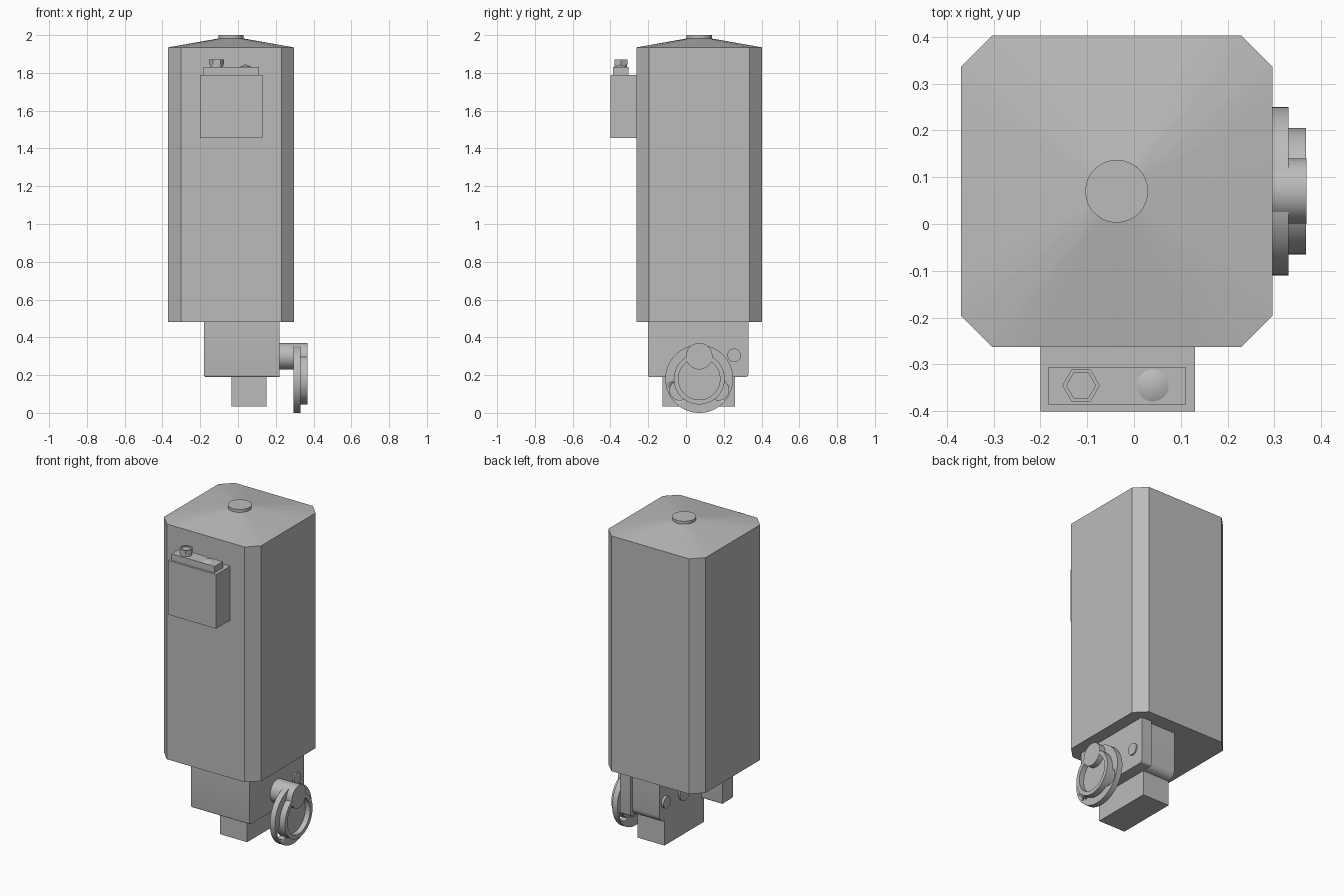
import bpy, bmesh, math
from mathutils import Matrix, Vector

cube = bpy.data.objects.get("Cube")
if cube:
    bpy.data.objects.remove(cube)

GREY = (0.5, 0.5, 0.5, 1)
paint = bpy.data.materials.new("plain_grey")
paint.use_nodes = True
paint.diffuse_color = GREY
paint.node_tree.nodes["Principled BSDF"].inputs["Base Color"].default_value = GREY


def finish(name, bm, smooth=False):
    bmesh.ops.recalc_face_normals(bm, faces=bm.faces)
    mesh = bpy.data.meshes.new(name)
    bm.to_mesh(mesh)
    bm.free()
    mesh.materials.append(paint)
    ob = bpy.data.objects.new(name, mesh)
    bpy.context.collection.objects.link(ob)
    if smooth:
        bpy.ops.object.select_all(action='DESELECT')
        ob.select_set(True)
        bpy.context.view_layer.objects.active = ob
        bpy.ops.object.shade_smooth_by_angle(angle=math.radians(35))
    return ob


def box(name, x, y, z, bevel=0.0, pick=None):
    """Box from (min, max) ranges; edges chosen by pick get rounded."""
    bm = bmesh.new()
    bmesh.ops.create_cube(bm, size=1)
    for v in bm.verts:
        v.co = Vector([r[0] if c < 0 else r[1] for c, r in zip(v.co, (x, y, z))])
    if bevel:
        edges = [e for e in bm.edges if pick((e.verts[0].co + e.verts[1].co) / 2)]
        bmesh.ops.bevel(bm, geom=edges, offset=bevel, segments=4, profile=0.5, affect='EDGES')
    return finish(name, bm, bool(bevel))


def lathe(name, origin, profile, axis='Z', steps=48):
    """Spin (radius, height) points around an axis through origin."""
    bm = bmesh.new()
    verts = [bm.verts.new((r, 0, h)) for r, h in profile]
    edges = [bm.edges.new(p) for p in zip(verts, verts[1:])]
    bmesh.ops.spin(bm, geom=verts + edges, cent=(0, 0, 0), axis=(0, 0, 1),
                   angle=math.tau, steps=steps)
    bmesh.ops.remove_doubles(bm, verts=bm.verts, dist=1e-5)
    turn = Matrix.Rotation(math.pi / 2, 4, 'Y') if axis == 'X' else Matrix()
    bm.transform(Matrix.Translation(origin) @ turn)
    return finish(name, bm, steps > 8)


def cylinder(name, origin, radius, lo, hi, axis='Z', steps=48):
    return lathe(name, origin, [(0, lo), (radius, lo), (radius, hi), (0, hi)], axis, steps)


# Tall housing with chamfered corners
CX, CY, HALF, CUT = -0.037, 0.07, 0.333, 0.067
inner = HALF - CUT
corners = []
for k in range(4):
    turn = Matrix.Rotation(k * math.pi / 2, 2)
    corners += [turn @ Vector((HALF, -inner)), turn @ Vector((HALF, inner))]
bm = bmesh.new()
base = bm.faces.new([bm.verts.new((CX + c.x, CY + c.y, 0.48)) for c in corners])
top = bmesh.ops.extrude_face_region(bm, geom=[base])
bmesh.ops.translate(bm, vec=(0, 0, 1.455),
                    verts=[g for g in top["geom"] if isinstance(g, bmesh.types.BMVert)])
finish("motor_housing", bm)

# Shallow roof running from the octagon to a round neck
bm = bmesh.new()
eave, neck = [], []
for a, b in zip(corners, corners[1:] + corners[:1]):
    for s in range(6):
        p = a.lerp(b, s / 6)
        n = p.normalized() * 0.067
        eave.append(bm.verts.new((CX + p.x, CY + p.y, 1.935)))
        neck.append(bm.verts.new((CX + n.x, CY + n.y, 1.982)))
for i in range(len(eave)):
    j = (i + 1) % len(eave)
    bm.faces.new((eave[i], eave[j], neck[j], neck[i]))
finish("roof", bm, True)
cylinder("roof_cap", (CX, CY, 0), 0.067, 1.97, 2.0)

# Control box on the front
box("control_box", (-0.2, 0.13), (-0.4, -0.26), (1.455, 1.79))
box("control_lid", (-0.183, 0.11), (-0.387, -0.305), (1.79, 1.83))
cylinder("gland_neck", (-0.113, -0.345, 0), 0.033, 1.83, 1.85)
lathe("gland_nut", (-0.113, -0.345, 0),
      [(0, 1.845), (0.04, 1.845), (0.04, 1.87), (0.031, 1.87), (0.031, 1.862), (0, 1.862)], steps=6)
lathe("indicator", (0.04, -0.345, 0), [(0.034, 1.83), (0, 1.845)])

# Gearbox under the housing: side plate, front slab, core and foot
box("side_plate", (0.15, 0.22), (-0.2, 0.33), (0.19, 0.48), 0.015,
    lambda m: m.z < 0.2 and abs(m.x - 0.185) < 0.01)
box("front_slab", (-0.18, 0.22), (-0.2, -0.1), (0.19, 0.48), 0.01, lambda m: m.z < 0.2)
box("gear_core", (-0.035, 0.155), (-0.15, 0.31), (0.19, 0.48), 0.045,
    lambda m: m.z < 0.2 and m.y > 0.3)
box("foot_block", (-0.035, 0.15), (-0.125, 0.26), (0.035, 0.2))
cylinder("cross_pin", (0, 0.255, 0.305), 0.036, -0.05, 0.228, 'X')
cylinder("shaft_end", (0, CY, 0.3), 0.055, -0.045, 0.1, 'X')

# Hand wheel on the side, with two round openings in its rim
HUB = (0, CY, 0.18)
rim = lathe("wheel_rim", HUB, [(0.12, 0.295), (0.18, 0.295), (0.18, 0.33),
                               (0.12, 0.33), (0.12, 0.295)], 'X', 64)
for side in (-1, 1):
    angle = math.radians(30)
    cutter = cylinder("rim_cutter", (0, CY + side * 0.12 * math.cos(angle),
                                     0.18 - 0.12 * math.sin(angle)), 0.052, 0.25, 0.4, 'X', 32)
    cutter.hide_render = True
    cutter.hide_viewport = True
    mod = rim.modifiers.new("opening", 'BOOLEAN')
    mod.operation = 'DIFFERENCE'
    mod.solver = 'EXACT'
    mod.object = cutter
lathe("wheel_dish", HUB, [(0, 0.3), (0.135, 0.3), (0.135, 0.367), (0.11, 0.367),
                          (0.11, 0.335), (0, 0.335)], 'X', 64)
cylinder("drive_hub", (0, CY, 0.3), 0.07, 0.2, 0.368, 'X')
